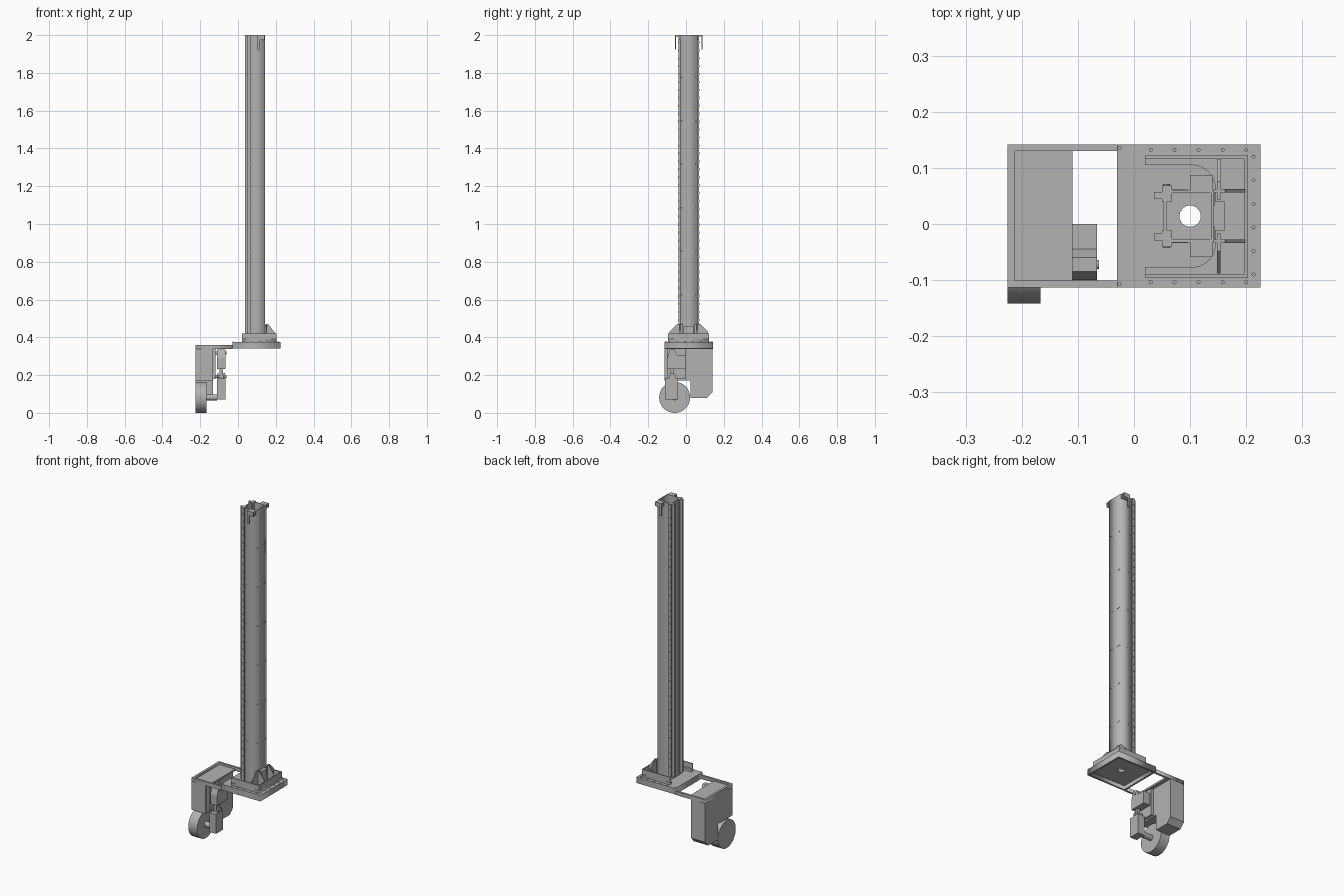
import bpy, bmesh, math
from mathutils import Matrix, Vector

cube = bpy.data.objects.get("Cube")
if cube:
    bpy.data.objects.remove(cube, do_unlink=True)

steel = bpy.data.materials.new("light grey metal")
steel.use_nodes = True
GREY = (0.45, 0.45, 0.45, 1)
steel.diffuse_color = GREY
steel.node_tree.nodes["Principled BSDF"].inputs["Base Color"].default_value = GREY


def add(name, mesh):
    obj = bpy.data.objects.new(name, mesh)
    mesh.materials.append(steel)
    bpy.context.scene.collection.objects.link(obj)
    return obj


def from_bm(name, bm):
    mesh = bpy.data.meshes.new(name)
    bmesh.ops.recalc_face_normals(bm, faces=bm.faces)
    bm.to_mesh(mesh)
    bm.free()
    return add(name, mesh)


def boxes(name, *ranges):
    """One object made of boxes, each given as (x0, x1, y0, y1, z0, z1)."""
    bm = bmesh.new()
    for x0, x1, y0, y1, z0, z1 in ranges:
        m = Matrix.Translation(((x0 + x1) / 2, (y0 + y1) / 2, (z0 + z1) / 2))
        m = m @ Matrix.Diagonal((x1 - x0, y1 - y0, z1 - z0, 1))
        bmesh.ops.create_cube(bm, size=1, matrix=m)
    return from_bm(name, bm)


def prism(name, points, axis, a, b):
    """Extrude a profile along x (points y, z), y (x, z) or z (x, y)."""
    place = {"x": lambda u, v: (a, u, v), "y": lambda u, v: (u, a, v), "z": lambda u, v: (u, v, a)}[axis]
    bm = bmesh.new()
    face = bm.faces.new([bm.verts.new(place(*p)) for p in points])
    new = bmesh.ops.extrude_face_region(bm, geom=[face])["geom"]
    step = Vector([b - a if axis == k else 0 for k in "xyz"])
    bmesh.ops.translate(bm, vec=step, verts=[v for v in new if isinstance(v, bmesh.types.BMVert)])
    return from_bm(name, bm)


def cylinders(name, axis, r, length, centres, sides=16):
    turn = {"x": Matrix.Rotation(math.pi / 2, 4, "Y"), "y": Matrix.Rotation(math.pi / 2, 4, "X"), "z": Matrix()}[axis]
    bm = bmesh.new()
    for c in centres:
        bmesh.ops.create_cone(bm, cap_ends=True, segments=sides, radius1=r, radius2=r,
                              depth=length, matrix=Matrix.Translation(c) @ turn)
    obj = from_bm(name, bm)
    for p in obj.data.polygons:
        p.use_smooth = len(p.vertices) == 4
    obj.data.set_sharp_from_angle(angle=math.radians(40))
    return obj


def rect(x0, x1, y0, y1):
    return [(x0, y0), (x1, y0), (x1, y1), (x0, y1)]


def arc(cx, cy, r, start, end, n):
    return [(cx + r * math.cos(math.radians(start + (end - start) * i / n)),
             cy + r * math.sin(math.radians(start + (end - start) * i / n))) for i in range(n + 1)]


def sheet(name, outlines, z0, z1):
    """Flat plate from a filled 2D curve; inner outlines become holes."""
    curve = bpy.data.curves.new(name, "CURVE")
    curve.dimensions, curve.fill_mode, curve.extrude = "2D", "BOTH", (z1 - z0) / 2
    for pts in outlines:
        s = curve.splines.new("POLY")
        s.points.add(len(pts) - 1)
        for p, (x, y) in zip(s.points, pts):
            p.co = (x, y, 0, 1)
        s.use_cyclic_u = True
    temp = bpy.data.objects.new(name + "_curve", curve)
    bpy.context.scene.collection.objects.link(temp)
    mesh = bpy.data.meshes.new_from_object(temp.evaluated_get(bpy.context.evaluated_depsgraph_get()))
    bpy.data.objects.remove(temp, do_unlink=True)
    mesh.materials.clear()
    mesh.transform(Matrix.Translation((0, 0, (z0 + z1) / 2)))
    return add(name, mesh)


MID = 0.014          # centre line of the mast in y
hole = arc(0.1, MID, 0.019, 0, 350, 35)

# Base plate with a downward skirt
sheet("base_plate", [rect(-0.03, 0.225, -0.113, 0.142), hole], 0.362, 0.375)
sheet("base_skirt", [rect(-0.03, 0.225, -0.113, 0.142), rect(-0.02, 0.215, -0.103, 0.132)], 0.34, 0.362)

# Raised tray with a U-shaped opening around the mast foot
opening = [(0.02, 0.105)] + arc(0.103, 0.063, 0.042, 90, 0, 10) + arc(0.103, -0.035, 0.042, 0, -90, 10) + [(0.02, -0.077)]
sheet("tray_floor", [opening + [(0.02, -0.095), (0.203, -0.095), (0.203, 0.122), (0.02, 0.122)]], 0.375, 0.39)
boxes("tray_walls", (0.02, 0.203, 0.116, 0.122, 0.39, 0.42), (0.02, 0.203, -0.095, -0.089, 0.39, 0.42),
      (0.197, 0.203, -0.089, 0.116, 0.39, 0.42))

# Bolts around the plate edge
bolts = [(x, y, 0.376) for x in (0.03, 0.072, 0.115, 0.158, 0.2) for y in (-0.104, 0.132)]
bolts += [(0.213, -0.09 + 0.042 * i, 0.376) for i in range(6)]
bolts += [(-0.026, y, 0.376) for y in (-0.107, 0.136)]
cylinders("plate_bolts", "z", 0.0035, 0.004, bolts, 10)

# Hollow mast and the twin guide rails on its side
sheet("mast_tube", [rect(0.053, 0.143, -0.033, 0.061), rect(0.059, 0.137, -0.027, 0.055)], 0.375, 2.0)
rails, screws, ticks, hooks = [], [], [], []
for s in (-1, 1):
    def span(a, b):
        return tuple(sorted((MID + s * a, MID + s * b)))
    rails += [(0.05, 0.068, *span(0.026, 0.055), 0.39, 2.0), (0.036, 0.05, *span(0.031, 0.043), 0.39, 2.0)]
    screws += [(0.058, MID + s * 0.0555, 0.45 + 0.042 * i) for i in range(37)]
    hooks += [(0.1, 0.14, *span(0.047, 0.055), 1.975, 2.0), (0.1, 0.14, *span(0.055, 0.073), 1.992, 2.0),
              (0.1, 0.14, *span(0.067, 0.073), 1.975, 1.992), (0.1, 0.113, *span(0.067, 0.073), 1.925, 1.975)]
    for i in range(6):
        z = 0.625 + 0.23 * i
        ticks += [(0.068, 0.095, *span(0.047, 0.048), z, z + 0.003),
                  (0.143, 0.144, *span(0.018, 0.04), z, z + 0.003)]
boxes("guide_rails", *rails)
cylinders("rail_screws", "y", 0.006, 0.003, screws, 8)
boxes("mast_seams", *ticks)
boxes("top_hooks", *hooks)

# Triangular gussets bracing the mast
for s, side in ((-1, "front"), (1, "back")):
    y = MID + s * 0.045
    prism("outer_gusset_" + side, [(0.143, 0.39), (0.198, 0.39), (0.198, 0.42), (0.162, 0.468), (0.143, 0.468)],
          "y", y - 0.003, y + 0.003)
    prism("cross_gusset_" + side, [(MID + s * d, z) for d, z in
          ((0.03, 0.39), (0.102, 0.39), (0.102, 0.43), (0.062, 0.47), (0.03, 0.47))], "x", 0.148, 0.154)
boxes("mast_clamp", (0.143, 0.162, -0.012, 0.04, 0.39, 0.46))

# Open side frame
sheet("side_frame", [[(-0.03, -0.113), (-0.03, -0.101), (-0.212, -0.101), (-0.212, 0.13), (-0.03, 0.13),
                      (-0.03, 0.142), (-0.225, 0.142), (-0.225, -0.113)]], 0.338, 0.36)
boxes("frame_panel", (-0.212, -0.11, -0.101, 0.13, 0.338, 0.348))

# Drive housing with its wheel recess
prism("drive_housing", [(-0.113, 0.34), (0.141, 0.34), (0.141, 0.11), (0.112, 0.08), (0.024, 0.08),
                        (0.024, 0.172), (-0.113, 0.172)], "x", -0.224, -0.132)
boxes("housing_bracket", (-0.132, -0.118, -0.1, 0.0, 0.18, 0.338))
cylinders("drive_wheel", "x", 0.082, 0.058, [(-0.196, -0.06, 0.082)], 48)
cylinders("wheel_axle", "x", 0.016, 0.06, [(-0.14, -0.06, 0.082)])

# Tilting actuator beside the housing
prism("upper_actuator", [(-0.1, 0.232), (0.0, 0.232), (0.0, 0.305), (-0.045, 0.305), (-0.06, 0.335),
                         (-0.085, 0.335), (-0.1, 0.29)], "x", -0.11, -0.066)
boxes("lower_actuator", (-0.11, -0.066, -0.11, -0.045, 0.07, 0.185))
boxes("actuator_rod", (-0.097, -0.08, -0.084, -0.066, 0.185, 0.232))
pins = [(-0.092, -0.072, z) for z in (0.193, 0.317)]
cylinders("actuator_pins", "x", 0.008, 0.06, pins)
cylinders("pin_flanges", "x", 0.017, 0.007, [(x, y, z) for _, y, z in pins for x in (-0.106, -0.073)], 20)
